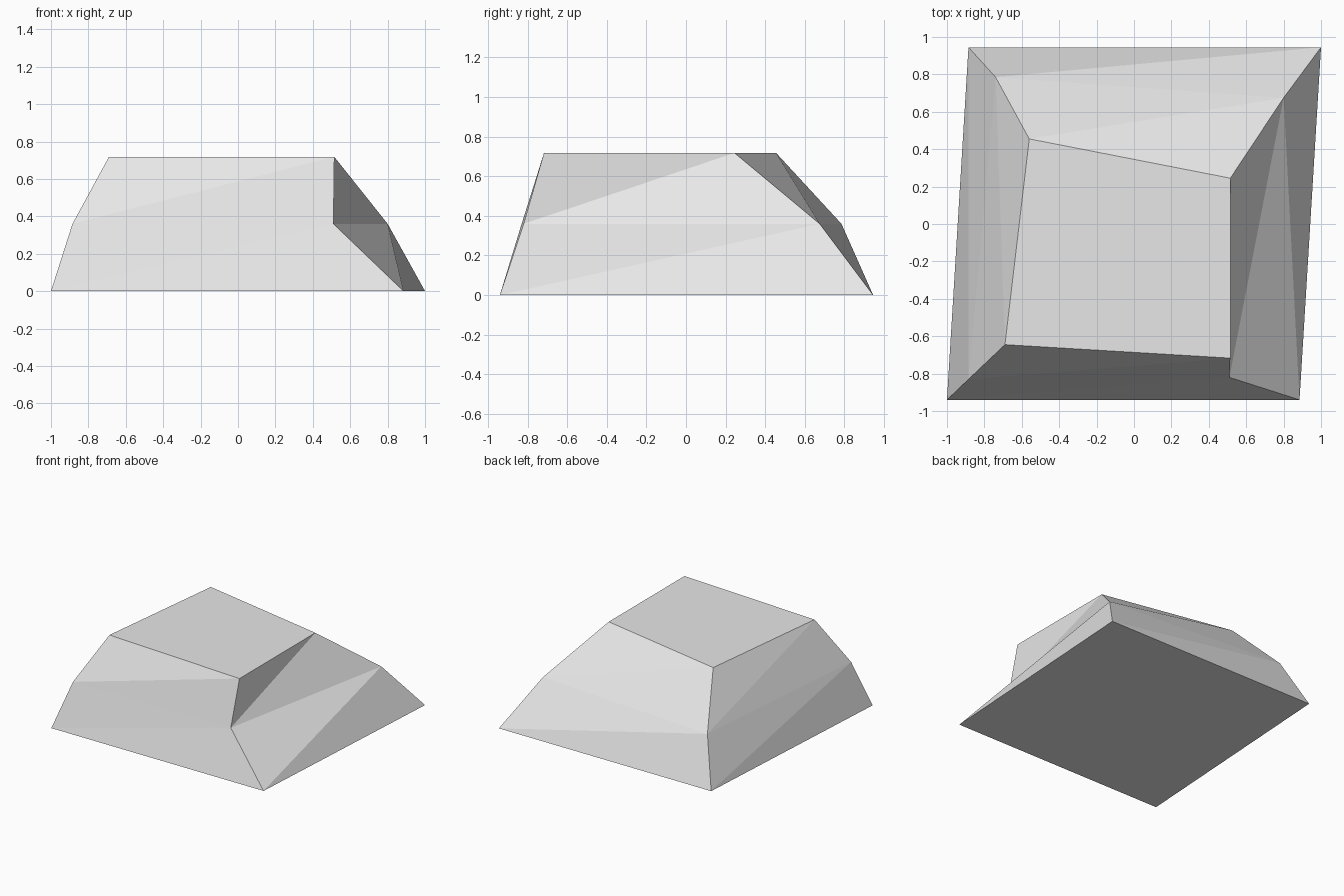
import bpy
import bmesh

cube = bpy.data.objects.get("Cube")
if cube:
    bpy.data.objects.remove(cube, do_unlink=True)

# Stone colour
stone = bpy.data.materials.new("light_grey_stone")
stone.use_nodes = True
colour = (0.8, 0.8, 0.8, 1)
stone.diffuse_color = colour
stone.node_tree.nodes["Principled BSDF"].inputs["Base Color"].default_value = colour

# Outline of the rock at each height, corners running counter-clockwise from front right
LAYERS = [
    (0.0, [(-1, -0.94), (0.885, -0.94), (1, 0.945), (-0.885, 0.945)]),
    (0.36, [(-0.885, -0.83), (0.51, -0.82), (0.8, 0.675), (-0.74, 0.785)]),
    (0.718, [(-0.69, -0.645), (0.515, -0.717), (0.515, 0.245), (-0.56, 0.455)]),
]

bm = bmesh.new()
rings = [[bm.verts.new((x, y, z)) for x, y in outline] for z, outline in LAYERS]

# Faceted sides: each panel is split along the same diagonal
for lower, upper in zip(rings, rings[1:]):
    for i in range(4):
        j = (i + 1) % 4
        bm.faces.new((lower[i], lower[j], upper[j]))
        bm.faces.new((lower[i], upper[j], upper[i]))

# Flat base and top
bm.faces.new(reversed(rings[0]))
bm.faces.new(rings[-1])

mesh = bpy.data.meshes.new("rock")
bm.to_mesh(mesh)
bm.free()
mesh.materials.append(stone)
rock = bpy.data.objects.new("rock", mesh)
bpy.context.collection.objects.link(rock)
